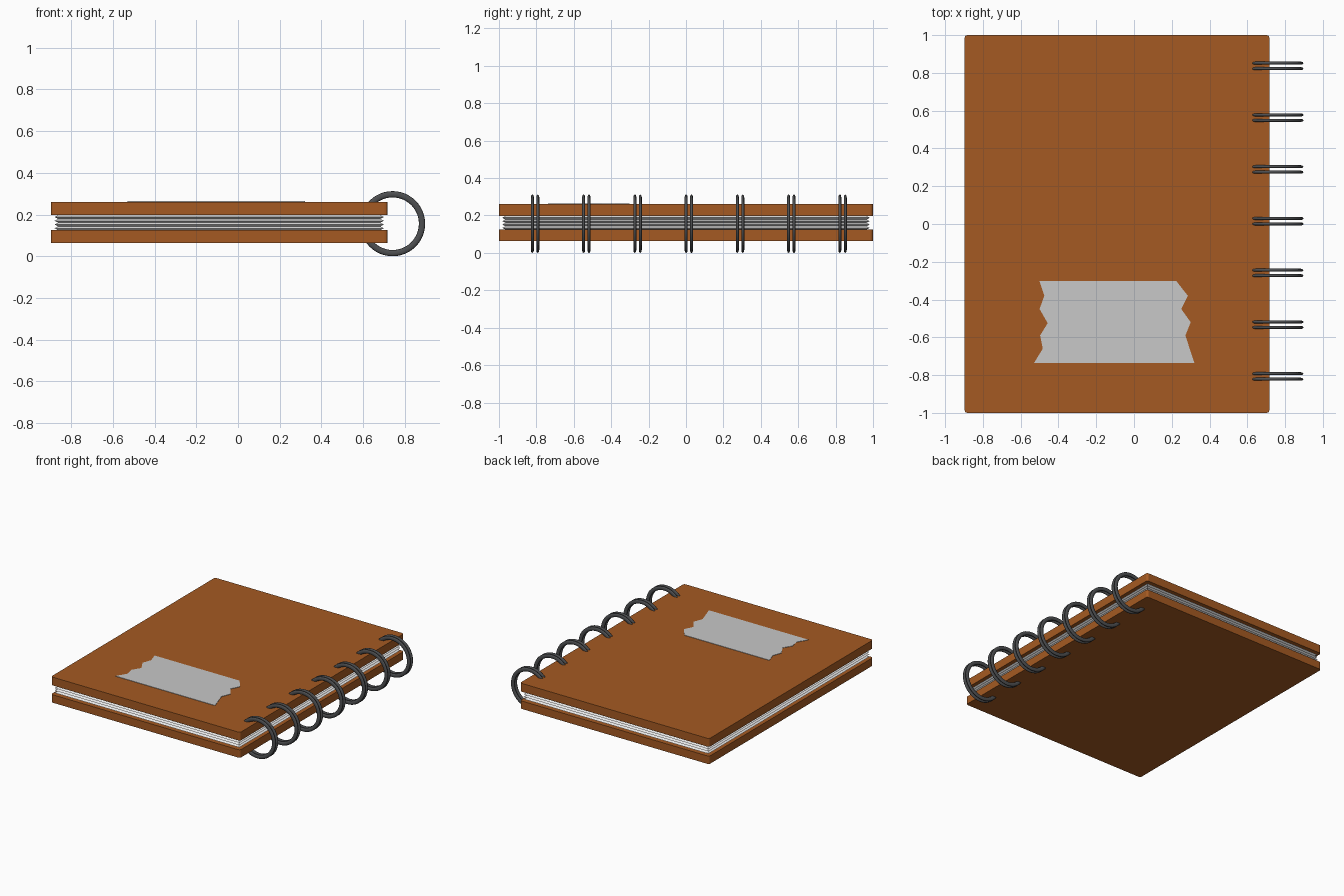
import bpy, bmesh, math

if "Cube" in bpy.data.objects:
    bpy.data.objects.remove(bpy.data.objects["Cube"])

def material(name, rgb):
    m = bpy.data.materials.new(name)
    m.diffuse_color = (*rgb, 1)
    m.use_nodes = True
    m.node_tree.nodes["Principled BSDF"].inputs["Base Color"].default_value = m.diffuse_color
    return m

BROWN = material("brown_cover", (0.376, 0.102, 0.016))
PAPER = material("white_paper", (0.80, 0.80, 0.80))
LABEL = material("grey_label", (0.58, 0.58, 0.58))
WIRE = material("dark_wire", (0.075, 0.078, 0.082))

def add_object(name, bm, mat):
    bmesh.ops.recalc_face_normals(bm, faces=bm.faces)
    mesh = bpy.data.meshes.new(name)
    bm.to_mesh(mesh)
    bm.free()
    mesh.materials.append(mat)
    ob = bpy.data.objects.new(name, mesh)
    bpy.context.collection.objects.link(ob)
    return ob

def prism(name, outline, z0, z1, mat):
    bm = bmesh.new()
    face = bm.faces.new([bm.verts.new((x, y, z0)) for x, y in outline])
    ext = bmesh.ops.extrude_face_region(bm, geom=[face])
    for v in ext["geom"]:
        if isinstance(v, bmesh.types.BMVert):
            v.co.z = z1
    return add_object(name, bm, mat)

# Covers with slightly rounded corners
X0, X1, R = -0.897, 0.717, 0.015
outline = []
for cx, cy, start in ((X1 - R, 1 - R, 0), (X0 + R, 1 - R, 90),
                      (X0 + R, -1 + R, 180), (X1 - R, -1 + R, 270)):
    for i in range(4):
        a = math.radians(start + 30 * i)
        outline.append((cx + R * math.cos(a), cy + R * math.sin(a)))
prism("bottom_cover", outline, 0.064, 0.125, BROWN)
prism("top_cover", outline, 0.197, 0.261, BROWN)

# Page block: stacked rectangular loops with a zigzag edge
bm = bmesh.new()
TEETH = 4
prev = None
for i in range(2 * TEETH + 1):
    inset = 0.018 if i % 2 else 0.034
    z = 0.125 + 0.072 * i / (2 * TEETH)
    xa, xb, y = X0 + inset, X1 - inset, 1 - inset
    loop = [bm.verts.new((px, py, z)) for px, py in
            ((xa, -y), (xb, -y), (xb, y), (xa, y))]
    if prev:
        for k in range(4):
            n = (k + 1) % 4
            bm.faces.new((prev[k], prev[n], loop[n], loop[k]))
    else:
        bm.faces.new(loop[::-1])
    prev = loop
bm.faces.new(prev)
add_object("pages", bm, PAPER)

# Torn paper label on the front cover
label = [(-0.50, -0.303), (-0.475, -0.38), (-0.50, -0.45), (-0.457, -0.525),
         (-0.497, -0.59), (-0.483, -0.66), (-0.53, -0.737), (0.32, -0.737),
         (0.272, -0.59), (0.30, -0.52), (0.25, -0.45), (0.285, -0.38),
         (0.225, -0.303)]
prism("torn_label", label, 0.258, 0.264, LABEL)

# Binding: seven pairs of wire rings, taller than wide in section
def ring(name, y):
    bm = bmesh.new()
    N, M = 48, 12
    major, rad, half_w = 0.141, 0.015, 0.008
    grid = []
    for i in range(N):
        a = 2 * math.pi * i / N
        row = []
        for j in range(M):
            b = 2 * math.pi * j / M
            r = major + rad * math.cos(b)
            row.append(bm.verts.new((0.741 + r * math.cos(a),
                                     y + half_w * math.sin(b),
                                     0.156 + r * math.sin(a))))
        grid.append(row)
    for i in range(N):
        for j in range(M):
            p, q = grid[i], grid[(i + 1) % N]
            k = (j + 1) % M
            bm.faces.new((p[j], q[j], q[k], p[k])).smooth = True
    add_object(name, bm, WIRE)

for i in range(7):
    centre = 0.837 - 0.274 * i
    ring(f"binding_ring_{i + 1}_a", centre + 0.0145)
    ring(f"binding_ring_{i + 1}_b", centre - 0.0145)
